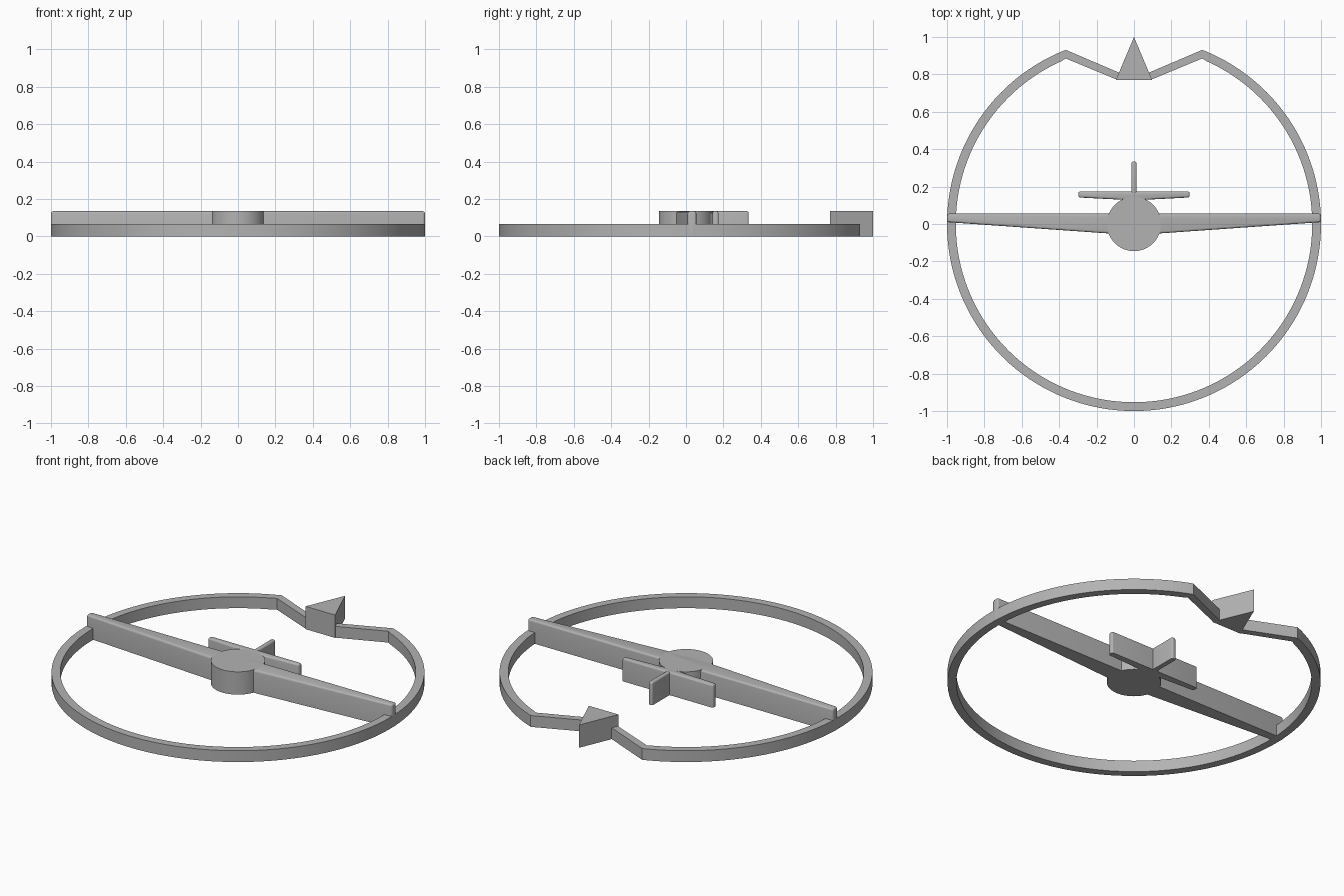
import bpy, bmesh
from math import sin, cos, pi, radians

cube = bpy.data.objects.get("Cube")
if cube:
    bpy.data.objects.remove(cube, do_unlink=True)

FULL, LOW = 0.135, 0.067      # heights of the plane and of the ring

grey = bpy.data.materials.new("plain_grey")
grey.use_nodes = True
colour = (0.45, 0.45, 0.45, 1)
grey.diffuse_color = colour
grey.node_tree.nodes["Principled BSDF"].inputs["Base Color"].default_value = colour


def extrude_faces(name, points, faces, height, round_edges=0.0):
    """Extrude flat faces up from the ground, optionally rounding all but the bottom rim."""
    bm = bmesh.new()
    verts = [bm.verts.new((x, y, 0)) for x, y in points]
    flat = [bm.faces.new([verts[i] for i in f]) for f in faces]
    made = bmesh.ops.extrude_face_region(bm, geom=flat, use_keep_orig=True)["geom"]
    top = [v for v in made if isinstance(v, bmesh.types.BMVert)]
    bmesh.ops.translate(bm, verts=top, vec=(0, 0, height))
    bmesh.ops.recalc_face_normals(bm, faces=bm.faces)
    if round_edges:
        edges = [e for e in bm.edges if max(v.co.z for v in e.verts) > height / 2]
        bmesh.ops.bevel(bm, geom=edges, offset=round_edges, segments=4,
                        profile=0.5, affect='EDGES', clamp_overlap=True)
    mesh = bpy.data.meshes.new(name)
    bm.to_mesh(mesh)
    bm.free()
    mesh.materials.append(grey)
    obj = bpy.data.objects.new(name, mesh)
    bpy.context.collection.objects.link(obj)
    bpy.ops.object.select_all(action='DESELECT')
    obj.select_set(True)
    bpy.context.view_layer.objects.active = obj
    bpy.ops.object.shade_smooth_by_angle(angle=radians(20))
    return obj


def prism(name, points, height, round_edges=0.0):
    return extrude_faces(name, points, [range(len(points))], height, round_edges)


def mirrored(half):
    """Close a right-hand outline with its mirror image."""
    return half + [(-x, y) for x, y in reversed(half)]


# Ring with an inward notch at the back
STEPS = 120
start = radians(68.6)
sweep = 2 * (start + pi / 2)
arc = [start - sweep * i / STEPS for i in range(STEPS + 1)]
outer = [(cos(a), sin(a)) for a in arc]
inner = [(0.953 * cos(a), 0.953 * sin(a)) for a in arc]
inner[0], inner[-1] = (0.365, 0.885), (-0.365, 0.885)
outer = [(0.07, 0.805)] + outer + [(-0.07, 0.805)]
inner = [(0.09, 0.771)] + inner + [(-0.09, 0.771)]
n = len(outer)
extrude_faces("ring", outer + inner,
              [(i, i + 1, n + i + 1, n + i) for i in range(n - 1)], LOW)

# Arrow pointer in the notch
prism("arrow_pointer", [(-0.097, 0.77), (0.097, 0.77), (0, 1.0)], FULL)

# Round body
prism("body", [(0.145 * cos(2 * pi * i / 64), 0.145 * sin(2 * pi * i / 64))
               for i in range(64)], FULL)

# Tapered wings in one span
prism("wings", mirrored([(0.1, -0.053), (1.0, 0.01), (1.0, 0.055)]), FULL, 0.012)

# Tail plane and fin
prism("tail_plane", mirrored([(0.05, 0.129), (0.298, 0.142), (0.298, 0.174)]), FULL, 0.011)
prism("tail_fin", mirrored([(0.014, 0.14), (0.014, 0.335)]), FULL, 0.011)
